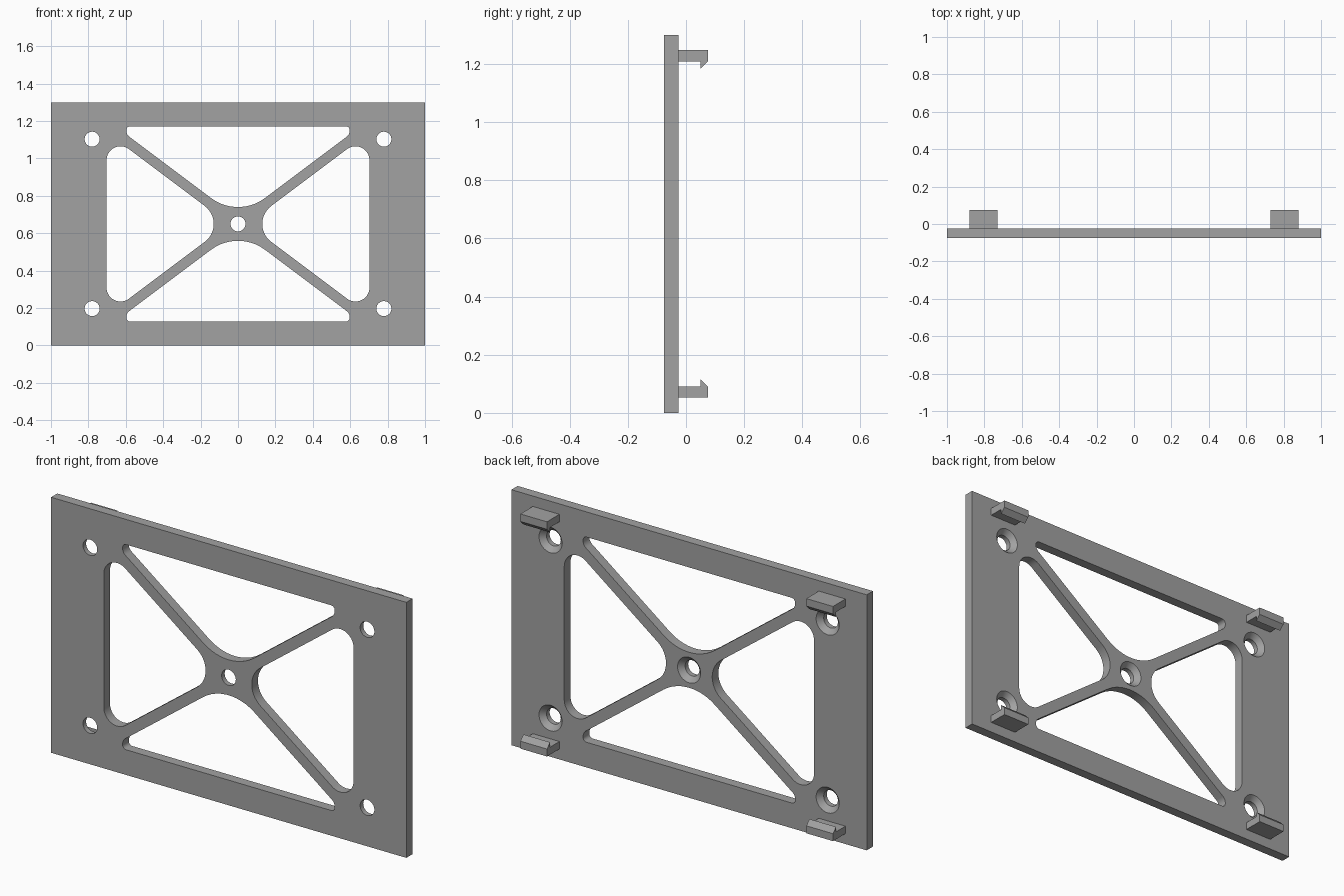
import bpy
import bmesh
from math import cos, sin, tan, pi, radians
from mathutils import Vector, Matrix

default = bpy.data.objects.get("Cube")
if default:
    bpy.data.objects.remove(default)

grey = bpy.data.materials.new("grey plastic")
grey.use_nodes = True
colour = (0.36, 0.36, 0.36, 1)
grey.diffuse_color = colour
grey.node_tree.nodes["Principled BSDF"].inputs["Base Color"].default_value = colour

FRONT, BACK, MID_Z = -0.075, -0.025, 0.65


def rounded(corners):
    """Outline from (x, z, radius) corners, each replaced by a fillet arc."""
    out = []
    for i, (x, z, r) in enumerate(corners):
        p = Vector((x, z))
        a = (Vector(corners[i - 1][:2]) - p).normalized()
        b = (Vector(corners[(i + 1) % len(corners)][:2]) - p).normalized()
        if r == 0:
            out.append(p)
            continue
        half = a.angle(b) / 2
        centre = p + (a + b).normalized() * r / sin(half)
        start = p + a * r / tan(half) - centre
        sweep = (pi - 2 * half) * (1 if a.cross(b) < 0 else -1)
        steps = max(4, round(abs(sweep) / radians(7)))
        for k in range(steps + 1):
            t = sweep * k / steps
            out.append(centre + Matrix.Rotation(t, 2) @ start)
    return out


def make_object(name, bm):
    bmesh.ops.recalc_face_normals(bm, faces=bm.faces)
    mesh = bpy.data.meshes.new(name)
    bm.to_mesh(mesh)
    bm.free()
    mesh.materials.append(grey)
    obj = bpy.data.objects.new(name, mesh)
    bpy.context.collection.objects.link(obj)
    return obj


def prism(name, loops, depth):
    """Fill nested 3D loops (inner ones become openings) and extrude."""
    bm = bmesh.new()
    for loop in loops:
        verts = [bm.verts.new(p) for p in loop]
        for i, v in enumerate(verts):
            bm.edges.new((verts[i - 1], v))
    bmesh.ops.triangle_fill(bm, edges=bm.edges[:], use_beauty=True,
                            normal=Vector(depth).normalized())
    result = bmesh.ops.extrude_face_region(bm, geom=bm.faces[:], use_keep_orig=True)
    moved = [g for g in result["geom"] if isinstance(g, bmesh.types.BMVert)]
    bmesh.ops.translate(bm, verts=moved, vec=depth)
    return make_object(name, bm)


# Plate outline and four windows around the diagonal braces
outline = [(-1, -MID_Z, 0), (1, -MID_Z, 0), (1, MID_Z, 0), (-1, MID_Z, 0)]
top_window = [(0, 0.03, 0.24), (0.597, 0.478, 0.04),
              (0.597, 0.522, 0.02), (-0.597, 0.522, 0.02), (-0.597, 0.478, 0.04)]
side_window = [(0.05, 0, 0.12), (0.703, -0.49, 0.075), (0.703, 0.49, 0.075)]
loops = [rounded(outline)]
for s in (1, -1):
    loops.append([p * s for p in rounded(top_window)])
    loops.append([p * s for p in rounded(side_window)])
plate = prism("plate", [[(p.x, FRONT, p.y + MID_Z) for p in l] for l in loops],
              (0, BACK - FRONT, 0))

# Countersunk screw holes, wide at the back
SIDES = 48
bm = bmesh.new()
profile = [(FRONT - 0.02, 0.04), (BACK - 0.025, 0.04), (BACK + 0.01, 0.075)]
spots = [(x, z) for x in (-0.78, 0.78) for z in (0.197, 1.103)] + [(0, MID_Z)]
for cx, cz in spots:
    rings = [[bm.verts.new((cx + r * cos(2 * pi * k / SIDES), y,
                            cz + r * sin(2 * pi * k / SIDES)))
              for k in range(SIDES)] for y, r in profile]
    for low, high in zip(rings, rings[1:]):
        for k in range(SIDES):
            bm.faces.new((low[k - 1], low[k], high[k], high[k - 1]))
    bm.faces.new(rings[0])
    bm.faces.new(rings[-1])
cutter = make_object("screw_hole_cutter", bm)
cutter.hide_render = True

cut = plate.modifiers.new("screw holes", 'BOOLEAN')
cut.operation = 'DIFFERENCE'
cut.solver = 'EXACT'
cut.object = cutter
bpy.ops.object.select_all(action='DESELECT')
plate.select_set(True)
bpy.context.view_layer.objects.active = plate
bpy.ops.object.modifier_apply(modifier=cut.name)
bpy.data.objects.remove(cutter)
bpy.ops.object.shade_smooth_by_angle(angle=radians(25))

# Hooked clips on the back, hooks pointing to the middle
clip = [(BACK - 0.005, 0.053), (0.075, 0.053), (0.075, 0.091),
        (0.05, 0.116), (0.05, 0.091), (BACK - 0.005, 0.091)]
for level in ("lower", "upper"):
    for side, x in (("right", -0.88), ("left", 0.73)):
        loop = [(x, y, z if level == "lower" else 2 * MID_Z - z) for y, z in clip]
        prism(f"{level}_{side}_clip", [loop], (0.15, 0, 0))
